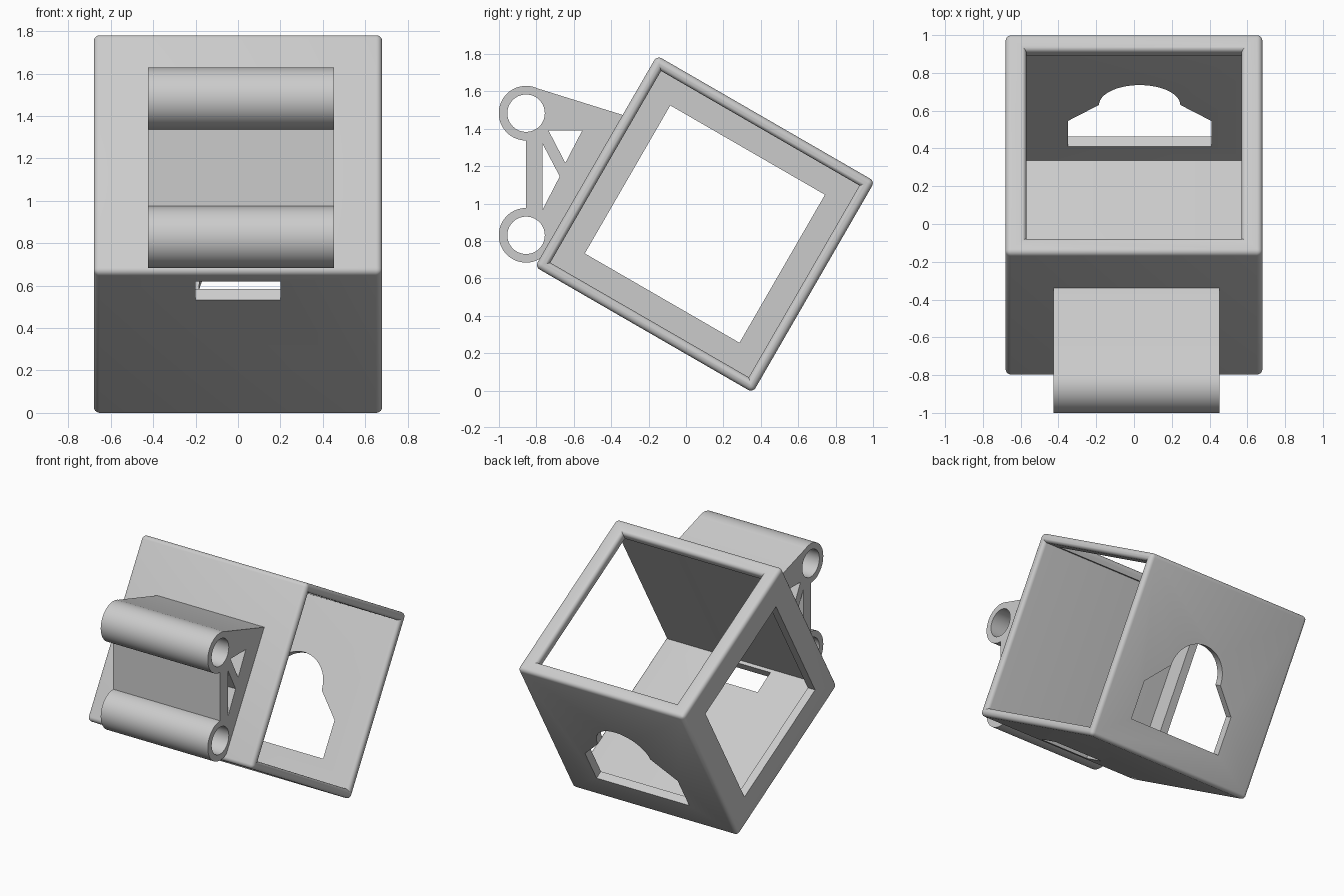
import bpy, bmesh, math
from mathutils import Vector

cube = bpy.data.objects.get("Cube")
if cube:
    bpy.data.objects.remove(cube, do_unlink=True)

grey = bpy.data.materials.new("light_grey")
grey.use_nodes = True
colour = (0.6, 0.6, 0.6, 1)
grey.diffuse_color = colour
grey.node_tree.nodes["Principled BSDF"].inputs["Base Color"].default_value = colour

W, U, V = 0.68, 0.6725, 0.652      # half sizes of the box
T, R = 0.06, 0.029                 # wall thickness, edge radius


def add_object(name, bm):
    bmesh.ops.recalc_face_normals(bm, faces=bm.faces)
    mesh = bpy.data.meshes.new(name)
    bm.to_mesh(mesh)
    bm.free()
    mesh.materials.append(grey)
    obj = bpy.data.objects.new(name, mesh)
    bpy.context.collection.objects.link(obj)
    return obj


def prism(name, points, axis, lo, hi):
    """Extrude a closed outline along x (points are y,z) or y (points are x,z)."""
    bm = bmesh.new()
    place = (lambda a, b: (lo, a, b)) if axis == "x" else (lambda a, b: (a, lo, b))
    face = bm.faces.new([bm.verts.new(place(a, b)) for a, b in points])
    moved = bmesh.ops.extrude_face_region(bm, geom=[face])["geom"]
    step = Vector((hi - lo, 0, 0)) if axis == "x" else Vector((0, hi - lo, 0))
    bmesh.ops.translate(bm, vec=step, verts=[v for v in moved if isinstance(v, bmesh.types.BMVert)])
    return add_object(name, bm)


def block(name, x, y, z):
    return prism(name, [(y[0], z[0]), (y[1], z[0]), (y[1], z[1]), (y[0], z[1])], "x", *x)


def circle(cy, cz, r, n=64):
    return [(cy + r * math.cos(i * math.tau / n), cz + r * math.sin(i * math.tau / n)) for i in range(n)]


def activate(obj):
    bpy.ops.object.select_all(action="DESELECT")
    obj.select_set(True)
    bpy.context.view_layer.objects.active = obj


def combine(obj, other, operation="DIFFERENCE"):
    mod = obj.modifiers.new("combine", "BOOLEAN")
    mod.operation, mod.object, mod.solver = operation, other, "EXACT"
    activate(obj)
    bpy.ops.object.modifier_apply(modifier=mod.name)
    bpy.data.objects.remove(other, do_unlink=True)


# Box shell: hollow, open at the +x side and the top
box = block("box_shell", (-W, W), (-U, U), (-V, V))
combine(box, block("cavity", (T - W, W + 1), (T - U, U - T), (T - V, V - T)))
combine(box, block("top_opening", (-0.57, 0.57), (0.1 - U, U - 0.1), (0, V + 1)))

# Round the outer edges and the rims of both open sides
bm = bmesh.new()
bm.from_mesh(box.data)
bmesh.ops.remove_doubles(bm, verts=bm.verts, dist=1e-5)


def near(a, b):
    return abs(a - b) < 1e-4


def on_outside(edge):
    p, q = (v.co for v in edge.verts)
    return any(near(abs(p[i]), h) and near(p[i], q[i]) for i, h in enumerate((W, U, V)))


edges = [e for e in bm.edges if on_outside(e) and e.calc_face_angle(0) > 0.1]
bmesh.ops.bevel(bm, geom=edges, offset=R, offset_type="OFFSET", segments=5,
                profile=0.5, affect="EDGES", clamp_overlap=True)
bm.to_mesh(box.data)
bm.free()

# Square window in the -x side
M = 0.195
combine(box, block("side_window", (-W - 1, 0), (M - U, U - M), (M - V, V - M)))

# Slot in the floor
combine(box, block("floor_slot", (-0.2, 0.2), (0.085 - U, 0.26 - U), (-V - 1, 0)))

# Arched opening in the back wall
base, mid = T - V, 0.03
arch = [(mid + 0.215 * math.cos(a), base + 0.59 + 0.21 * math.sin(a))
        for a in (math.pi * i / 32 for i in range(33))]
outline = [(mid - 0.38, base + 0.42), (mid - 0.38, base + 0.15),
           (mid + 0.38, base + 0.15), (mid + 0.38, base + 0.42)]
combine(box, prism("arch_cutter", arch + outline, "y", 0, U + 1))

box.rotation_euler.x = -math.radians(30)
box.location = (0, 0.101, 0.89)

# Mounting bracket: webbed plate with two tubes
LEFT, RIGHT, PY = -0.425, 0.453, -0.855
TUBES = (0.83, 1.483)
bracket = prism("mounting_bracket", [(PY, TUBES[0]), (-0.695, 0.79), (-0.305, 1.463),
                                     (-0.337, 1.473), (-0.812, 1.621), (PY, 1.5)], "x", LEFT, RIGHT)
for z in TUBES:
    combine(bracket, prism("tube", circle(PY, z, 0.146), "x", LEFT, RIGHT), "UNION")
for z in TUBES:
    combine(bracket, prism("bore", circle(PY, z, 0.1), "x", LEFT - 1, RIGHT + 1))
for tri in ([(-0.735, 1.39), (-0.555, 1.39), (-0.645, 1.217)],
            [(-0.767, 1.32), (-0.675, 1.145), (-0.767, 0.967)]):
    combine(bracket, prism("web_window", tri, "x", LEFT - 1, RIGHT + 1))

for obj in (box, bracket):
    activate(obj)
    bpy.ops.object.shade_smooth_by_angle(angle=math.radians(30))
